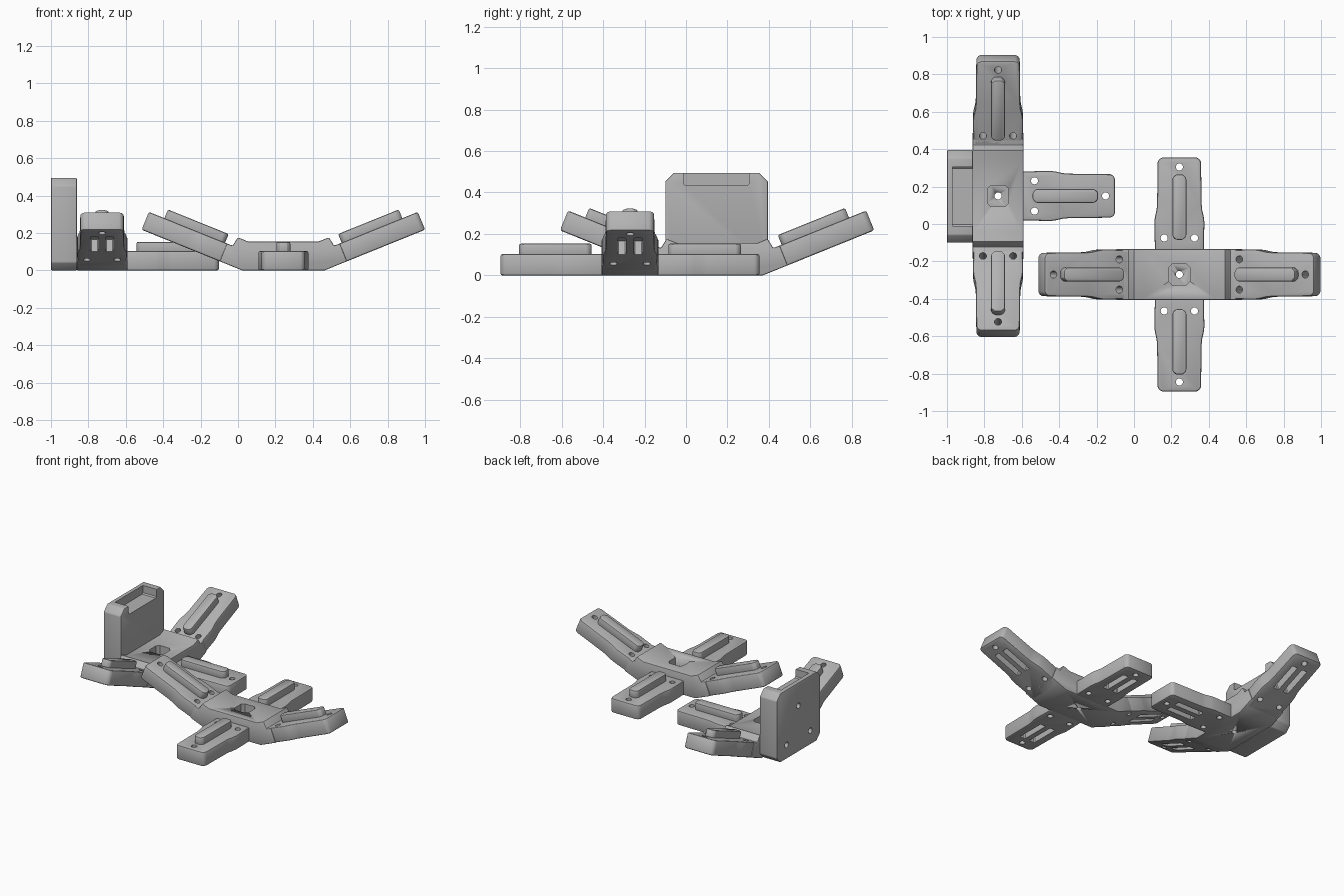
import bpy, bmesh, math
from mathutils import Matrix, Vector

if "Cube" in bpy.data.objects:
    bpy.data.objects.remove(bpy.data.objects["Cube"])

grey = bpy.data.materials.new("mid_grey")
grey.diffuse_color = (0.45, 0.45, 0.45, 1)
grey.use_nodes = True
grey.node_tree.nodes["Principled BSDF"].inputs["Base Color"].default_value = grey.diffuse_color
ANGLE = math.radians(22)


def prism(bm, outline, z0, z1):
    """Extrude a plan outline (x, y) from z0 to z1."""
    low = [bm.verts.new((x, y, z0)) for x, y in outline]
    high = [bm.verts.new((x, y, z1)) for x, y in outline]
    n = len(low)
    bm.faces.new(low[::-1])
    bm.faces.new(high)
    for i in range(n):
        j = (i + 1) % n
        bm.faces.new((low[i], low[j], high[j], high[i]))


def chamfer_rect(x0, x1, y0, y1, c):
    return [(x0 + c, y0), (x1 - c, y0), (x1, y0 + c), (x1, y1 - c),
            (x1 - c, y1), (x0 + c, y1), (x0, y1 - c), (x0, y0 + c)]


def circle(x, y, r, n=20):
    return [(x + r * math.cos(2 * math.pi * i / n),
             y + r * math.sin(2 * math.pi * i / n)) for i in range(n)]


def make(name, prisms, bevel=0.0, cuts=(), matrix=Matrix()):
    """Bevelled solid from prisms, with cutter prisms removed one by one."""
    def obj(nm, plist):
        bm = bmesh.new()
        for p in plist:
            prism(bm, *p)
        bmesh.ops.recalc_face_normals(bm, faces=bm.faces[:])
        me = bpy.data.meshes.new(nm)
        bm.to_mesh(me)
        bm.free()
        o = bpy.data.objects.new(nm, me)
        bpy.context.collection.objects.link(o)
        return o

    part = obj(name, prisms)
    if bevel:
        b = part.modifiers.new("edge", "BEVEL")
        b.width, b.segments, b.limit_method = bevel, 2, "ANGLE"
        b.angle_limit = math.radians(35)
    cutters = []
    for c in cuts:
        cutter = obj("cutter", [c])
        cutter.hide_render = True
        m = part.modifiers.new("cut", "BOOLEAN")
        m.operation, m.object, m.solver = "DIFFERENCE", cutter, "EXACT"
        cutters.append(cutter)
    dg = bpy.context.evaluated_depsgraph_get()
    mesh = bpy.data.meshes.new_from_object(part.evaluated_get(dg))
    part.modifiers.clear()
    part.data = mesh
    for c in cutters:
        bpy.data.objects.remove(c)
    mesh.materials.clear()
    mesh.materials.append(grey)
    mesh.transform(matrix)
    if matrix.determinant() < 0:
        mesh.flip_normals()
    bpy.ops.object.select_all(action="DESELECT")
    part.select_set(True)
    bpy.context.view_layer.objects.active = part
    bpy.ops.object.shade_smooth_by_angle(angle=math.radians(25))
    return part


def arm(name, matrix):
    """Padded arm along +x, with screw holes and two strap slots below."""
    half = [(0.06, 0.13), (0.235, 0.134), (0.265, 0.130), (0.30, 0.122), (0.33, 0.119),
            (0.555, 0.116), (0.572, 0.109), (0.58, 0.092)]
    outline = [(x, -y) for x, y in half] + [(x, y) for x, y in half[::-1]]
    holes = [(circle(x, y, 0.019), -0.05, 0.2)
             for x, y in ((0.53, 0), (0.15, 0.081), (0.15, -0.081))]
    slots = [(chamfer_rect(0.27, 0.48, c - 0.021, c + 0.021, 0.006), -0.05, 0.07)
             for c in (-0.04, 0.04)]
    make(name, [(outline, 0, 0.103)], 0.01, holes + slots, matrix)
    make(name + "_pad", [(chamfer_rect(0.14, 0.49, -0.037, 0.037, 0.018), 0.09, 0.153)],
         0.009, (), matrix)


def body(name, matrix):
    """Bent block whose two ends tilt up, with a recessed screw hole."""
    c, s = math.cos(ANGLE), math.sin(ANGLE)

    def tilt(d, h):
        return (0.22 + d * c - h * s, d * s + h * c)
    top = 0.155
    bend = 0.22 - top * math.tan(ANGLE / 2)
    half = [(0.22, 0), tilt(0.13, 0), tilt(0.13, 0.103), tilt(0.097, 0.103),
            tilt(0.088, top), (bend, top)]
    profile = half + [(-x, z) for x, z in half[::-1]]
    # profile is drawn in (x, z) and stood upright; cutters are in the same frame
    stand = Matrix.Rotation(math.pi / 2, 4, "X")
    blk = make(name, [(profile, -0.137, 0.137)], 0.007, (), matrix @ stand)
    # recess and through hole are cut vertically in the world frame
    for pts, z0, z1 in ((chamfer_rect(-0.057, 0.057, -0.057, 0.057, 0.02), 0.075, 0.3),
                        (circle(0, 0, 0.019), -0.1, 0.2)):
        cut = make("recess_cutter", [(pts, z0, z1)], 0, (), matrix)
        m = blk.modifiers.new("recess", "BOOLEAN")
        m.operation, m.object, m.solver = "DIFFERENCE", cut, "EXACT"
        dg = bpy.context.evaluated_depsgraph_get()
        me = bpy.data.meshes.new_from_object(blk.evaluated_get(dg))
        blk.modifiers.clear()
        blk.data = me
        bpy.data.objects.remove(cut)


def bracket(name, x, y, turn, flat_sides):
    """Body, two raised arms on its long axis and flat arms on its sides."""
    base = Matrix.Translation((x, y, 0)) @ Matrix.Rotation(turn, 4, "Z")
    body(name + "_body", base)
    for i in range(2):
        side = base @ Matrix.Rotation(math.pi * i, 4, "Z")
        arm(f"{name}_raised_arm_{i + 1}", side @ Matrix.Translation((0.22, 0, 0))
            @ Matrix.Rotation(-ANGLE, 4, "Y"))
    for i in flat_sides:
        side = base @ Matrix.Rotation(math.pi * (i + 0.5), 4, "Z")
        arm(f"{name}_flat_arm_{i + 1}", side @ Matrix.Translation((0.045, 0, 0)))


bracket("cross_bracket", 0.2425, -0.27, 0, (0, 1))
bracket("wall_bracket", -0.727, 0.15, math.pi / 2, (1,))

# Upright wall plate: outline in (y, z), thickness along x
upright = Matrix(((0, 0, 1, 0), (1, 0, 0, 0), (0, 1, 0, 0), (0, 0, 0, 1)))
screw_holes = [(circle(y, z, 0.02), -1.1, -0.93)
               for y, z in ((0.15, 0.33), (0.015, 0.1), (0.285, 0.1))]
notch = (chamfer_rect(-0.012, 0.305, 0.435, 0.65, 0.008), -0.97, -0.7)
make("wall_plate", [(chamfer_rect(-0.1, 0.395, 0, 0.495, 0.042), -1.0, -0.862)],
     0.006, screw_holes + [notch], upright)
